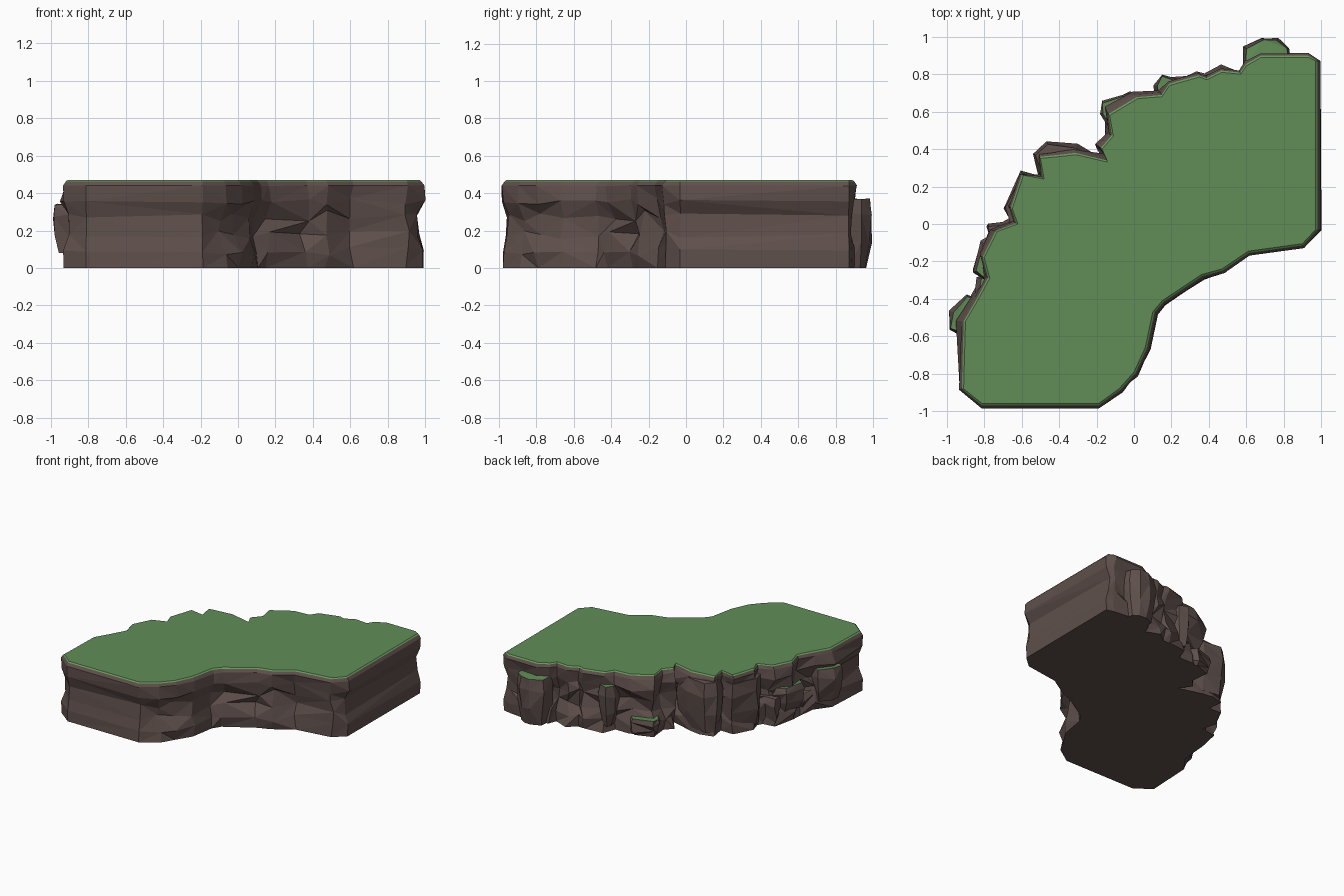
import bpy, bmesh, random
from mathutils import Vector

if "Cube" in bpy.data.objects:
    bpy.data.objects.remove(bpy.data.objects["Cube"])

random.seed(7)


def material(name, color):
    m = bpy.data.materials.new(name)
    m.diffuse_color = color
    m.use_nodes = True
    m.node_tree.nodes["Principled BSDF"].inputs["Base Color"].default_value = m.diffuse_color
    return m


ROCK = material("rock brown", (0.115, 0.08, 0.072, 1))
GRASS = material("grass green", (0.12, 0.27, 0.095, 1))
EDGE = material("grass edge", (0.14, 0.31, 0.11, 1))


def normals(pts, reach):
    # outward directions of a counter-clockwise outline, smoothed over neighbours
    n, out = len(pts), []
    for i in range(n):
        r = reach(i)
        t = pts[(i + r) % n] - pts[i - r]
        out.append(Vector((t.y, -t.x)).normalized())
    return out


def stack(name, outline, levels, reach, rough, tops):
    """Loft an outline through (height, offset, roughness factor) levels, top to bottom.
    tops = materials for the cap and the first bands; the rest is rock."""
    pts = [Vector(p) for p in outline]
    nor = normals(pts, reach)
    n = len(pts)
    bm = bmesh.new()
    rings = []
    for k, (z, off, f) in enumerate(levels):
        ring = []
        for i, (p, d) in enumerate(zip(pts, nor)):
            lo, hi, slide, dz = rough(i)
            t = Vector((-d.y, d.x))
            q = p + d * (off + f * random.uniform(lo, hi)) + t * f * random.uniform(-slide, slide)
            last = k == len(levels) - 1
            h = z if last else z + f * random.uniform(-dz, dz)
            ring.append(bm.verts.new((q.x, q.y, h)))
        rings.append(ring)
    mats = [ROCK, GRASS, EDGE]
    cap = bm.faces.new(rings[0])
    cap.material_index = mats.index(tops[0])
    for k in range(len(rings) - 1):
        a, b = rings[k], rings[k + 1]
        m = mats.index(tops[k + 1]) if k + 1 < len(tops) else 0
        for i in range(n):
            j = (i + 1) % n
            if random.random() < 0.5:
                fs = [(a[i], b[i], b[j]), (a[i], b[j], a[j])]
            else:
                fs = [(a[i], b[i], a[j]), (a[j], b[i], b[j])]
            for f in fs:
                bm.faces.new(f).material_index = m
    bottom = bm.faces.new(rings[-1][::-1])
    bm.normal_update()
    bmesh.ops.triangulate(bm, faces=[cap, bottom], ngon_method='EAR_CLIP')
    me = bpy.data.meshes.new(name)
    bm.to_mesh(me)
    bm.free()
    for m in mats:
        me.materials.append(m)
    ob = bpy.data.objects.new(name, me)
    bpy.context.collection.objects.link(ob)
    return ob


# Smooth front edge and jagged back edge of the grass top (counter-clockwise)
front = [(-.91, -.88), (-.81, -.96), (-.19, -.96), (-.08, -.88), (0, -.79), (.06, -.66),
         (.10, -.47), (.15, -.41), (.36, -.27), (.47, -.24), (.61, -.145), (.90, -.105),
         (.97, -.03), (.97, .87)]
back = [(.93, .89), (.81, .89), (.68, .89), (.60, .845), (.57, .80), (.47, .81), (.39, .77),
        (.35, .785), (.19, .74), (.15, .68), (.02, .67), (-.13, .58), (-.11, .47),
        (-.17, .40), (-.14, .33), (-.31, .37), (-.40, .36), (-.50, .35), (-.48, .24),
        (-.59, .26), (-.65, .08), (-.62, 0), (-.73, -.04), (-.80, -.18), (-.77, -.29),
        (-.83, -.40), (-.90, -.52)]
NF = len(front)


def cliff_rough(i):
    if i >= NF + 3:
        return (-.04, .035, .02, .03)
    if i >= NF:
        return (-.04, .005, .02, .02)
    if 3 <= i <= 11:
        return (-.03, .015, .02, .03)
    return (-.012, .012, 0, .012)


# Main cliff slab: grass cap, bevelled grass lip, faceted rock wall
stack("cliff_slab", front + back,
      [(.47, 0, 0), (.462, .01, 0), (.44, .025, .1), (.36, .025, .8), (.28, -.005, 1),
       (.17, -.002, 1), (.09, .02, .8), (0, .02, .7)],
      lambda i: 2 if i > NF else 1, cliff_rough, [GRASS, EDGE])

# Rock ledges jutting from the back wall: top height, bottom height, cap, footprint
ledges = [
    (.37, 0, GRASS, [(.83, .86), (.82, .94), (.76, .985), (.69, .99), (.60, .94), (.59, .84), (.7, .8)]),
    (.37, .05, GRASS, [(.25, .72), (.22, .77), (.15, .795), (.12, .74), (.13, .64), (.2, .64)]),
    (.13, 0, GRASS, [(.04, .64), (-.02, .70), (-.17, .65), (-.17, .59), (-.11, .5), (0, .55)]),
    (.43, .03, ROCK, [(-.16, .33), (-.31, .41), (-.46, .43), (-.53, .37), (-.50, .28), (-.3, .25)]),
    (.40, .02, ROCK, [(-.50, .25), (-.60, .27), (-.69, .09), (-.66, 0), (-.5, .05)]),
    (.22, 0, ROCK, [(-.62, .05), (-.69, .0), (-.78, -.01), (-.77, -.09), (-.65, -.1)]),
    (.28, .08, GRASS, [(-.74, -.06), (-.81, -.10), (-.85, -.25), (-.80, -.29), (-.7, -.2)]),
    (.17, 0, GRASS, [(-.74, -.26), (-.82, -.29), (-.84, -.40), (-.76, -.42), (-.7, -.35)]),
    (.34, .08, GRASS, [(-.82, -.42), (-.89, -.38), (-.97, -.47), (-.985, -.56), (-.90, -.59), (-.8, -.52)]),
]
for k, (top, bot, cap, foot) in enumerate(ledges):
    h = top - bot
    stack(f"rock_ledge_{k + 1}", foot,
          [(top, -.005, .2), (top - .25 * h, .012, 1), (bot + .35 * h, 0, 1), (bot, -.025, .5)],
          lambda i: 1, lambda i: (-.012, .012, .01, .02), [cap])
